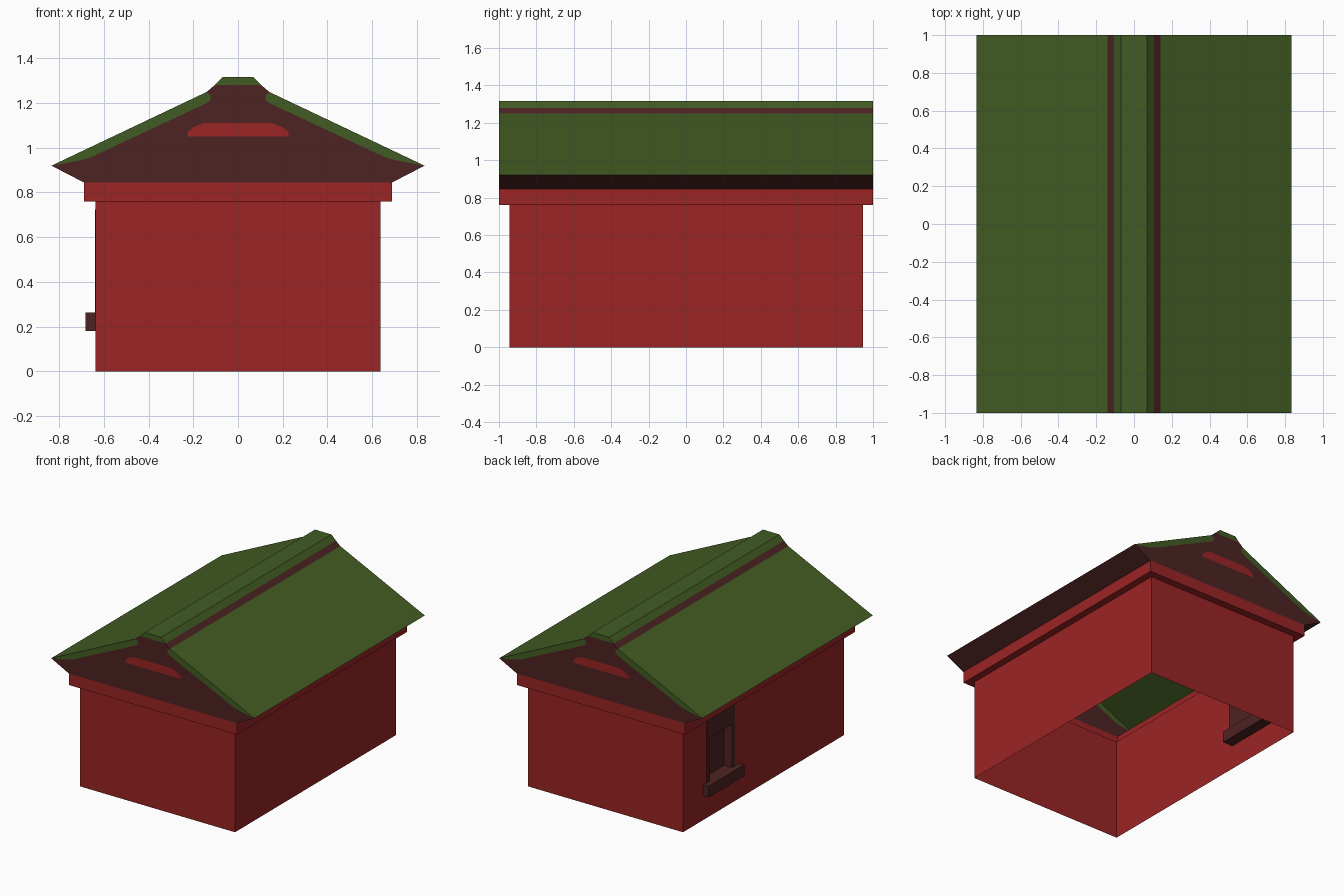
import bpy, bmesh

if "Cube" in bpy.data.objects:
    bpy.data.objects.remove(bpy.data.objects["Cube"])


def material(name, rgb):
    m = bpy.data.materials.new(name)
    m.diffuse_color = (*rgb, 1)
    m.use_nodes = True
    m.node_tree.nodes["Principled BSDF"].inputs["Base Color"].default_value = m.diffuse_color
    return m


RED = material("barn red", (0.328, 0.018, 0.018))
BROWN = material("dark brown", (0.077, 0.0168, 0.0168))
GREEN = material("roof green", (0.054, 0.107, 0.0168))
MATS = [RED, BROWN, GREEN]


def build(name, faces):
    """Make a shell from (material number, corner list) pairs."""
    bm = bmesh.new()
    for mi, pts in faces:
        bm.faces.new([bm.verts.new(p) for p in pts]).material_index = mi
    return finish(name, bm)


def finish(name, bm):
    bmesh.ops.remove_doubles(bm, verts=bm.verts, dist=0.0005)
    bmesh.ops.recalc_face_normals(bm, faces=bm.faces)
    me = bpy.data.meshes.new(name)
    bm.to_mesh(me)
    bm.free()
    for m in MATS:
        me.materials.append(m)
    ob = bpy.data.objects.new(name, me)
    bpy.context.collection.objects.link(ob)
    return ob


def box(x0, x1, y0, y1, z0, z1):
    bm = bmesh.new()
    bmesh.ops.create_cube(bm, size=1)
    for v in bm.verts:
        v.co = (x1 if v.co.x > 0 else x0, y1 if v.co.y > 0 else y0,
                z1 if v.co.z > 0 else z0)
    for f in bm.faces:
        f.material_index = 1
    return bm


WX, WY, WZ = 0.637, 0.945, 0.76    # wall half width, half depth, height
CX, CY, CZ = 0.69, 1.0, 0.845      # cornice
Y0, Y1, Z0, Z1 = 0.34, 0.67, 0.20, 0.725   # window hole


# Walls: open bottom, window hole in the left side
def side(x, y0, y1, z0, z1):
    return (0, [(x, y0, z0), (x, y1, z0), (x, y1, z1), (x, y0, z1)])


walls = [(0, [(-WX, y, 0), (WX, y, 0), (WX, y, WZ), (-WX, y, WZ)]) for y in (-WY, WY)]
walls += [side(WX, -WY, WY, 0, WZ), side(-WX, -WY, Y0, 0, WZ), side(-WX, Y1, WY, 0, WZ),
          side(-WX, Y0, Y1, 0, Z0), side(-WX, Y0, Y1, Z1, WZ)]
build("walls", walls)

# Cornice: underside ring and upright band
rings = [[(sx * a, sy * b, z) for sx, sy in ((-1, -1), (1, -1), (1, 1), (-1, 1))]
         for a, b, z in ((WX, WY, WZ), (CX, CY, WZ), (CX, CY, CZ))]
build("cornice", [(0, [lo[i], lo[(i + 1) % 4], hi[(i + 1) % 4], hi[i]])
                  for lo, hi in zip(rings, rings[1:]) for i in range(4)])

# Roof: half profile swept front to back, colour per strip
profile = [(CX, CZ), (0.835, 0.92), (0.14, 1.25), (0.105, 1.28), (0.068, 1.317), (0, 1.317)]
strip_mat = [1, 2, 1, 2, 2]
# Gable halves: green verge, ridge cap end and red vent set into the brown
verge = [(0.79, 0.928), (0.70, 0.945), (0.66, 0.957), (0.14, 1.2), (0.122, 1.215),
         (0.122, 1.235), (0.14, 1.25)]
vent = [(0, 1.11), (0.155, 1.11), (0.20, 1.092), (0.226, 1.07), (0.226, 1.05), (0, 1.05)]
gable = [(1, [(0, CZ)] + profile[:2] + verge + [(0.105, 1.28), (0, 1.28)] + vent),
         (2, [profile[1]] + verge),
         (2, [(0, 1.28)] + profile[3:]),
         (0, vent)]
roof = []
for sx in (-1, 1):
    for mi, (a, b) in zip(strip_mat, zip(profile, profile[1:])):
        roof.append((mi, [(sx * a[0], -CY, a[1]), (sx * a[0], CY, a[1]),
                          (sx * b[0], CY, b[1]), (sx * b[0], -CY, b[1])]))
    for y in (-CY, CY):
        roof += [(mi, [(sx * px, y, pz) for px, pz in pts]) for mi, pts in gable]
build("roof", roof)

# Window frame: box with a recessed opening facing out
bm = box(-WX - 0.004, -0.565, Y0, Y1, Z0, Z1)
front = min(bm.faces, key=lambda f: f.calc_center_median().x)
bmesh.ops.inset_region(bm, faces=[front], thickness=0.05)
for v in front.verts:
    v.co.z = 0.585 if v.co.z > 0.4 else 0.262
inner = bmesh.ops.extrude_discrete_faces(bm, faces=[front])["faces"][0]
for v in inner.verts:
    v.co.x = -0.575
finish("window_frame", bm)

# Window sill
finish("window_sill", box(-0.682, -0.555, 0.29, 0.71, 0.18, 0.263))
